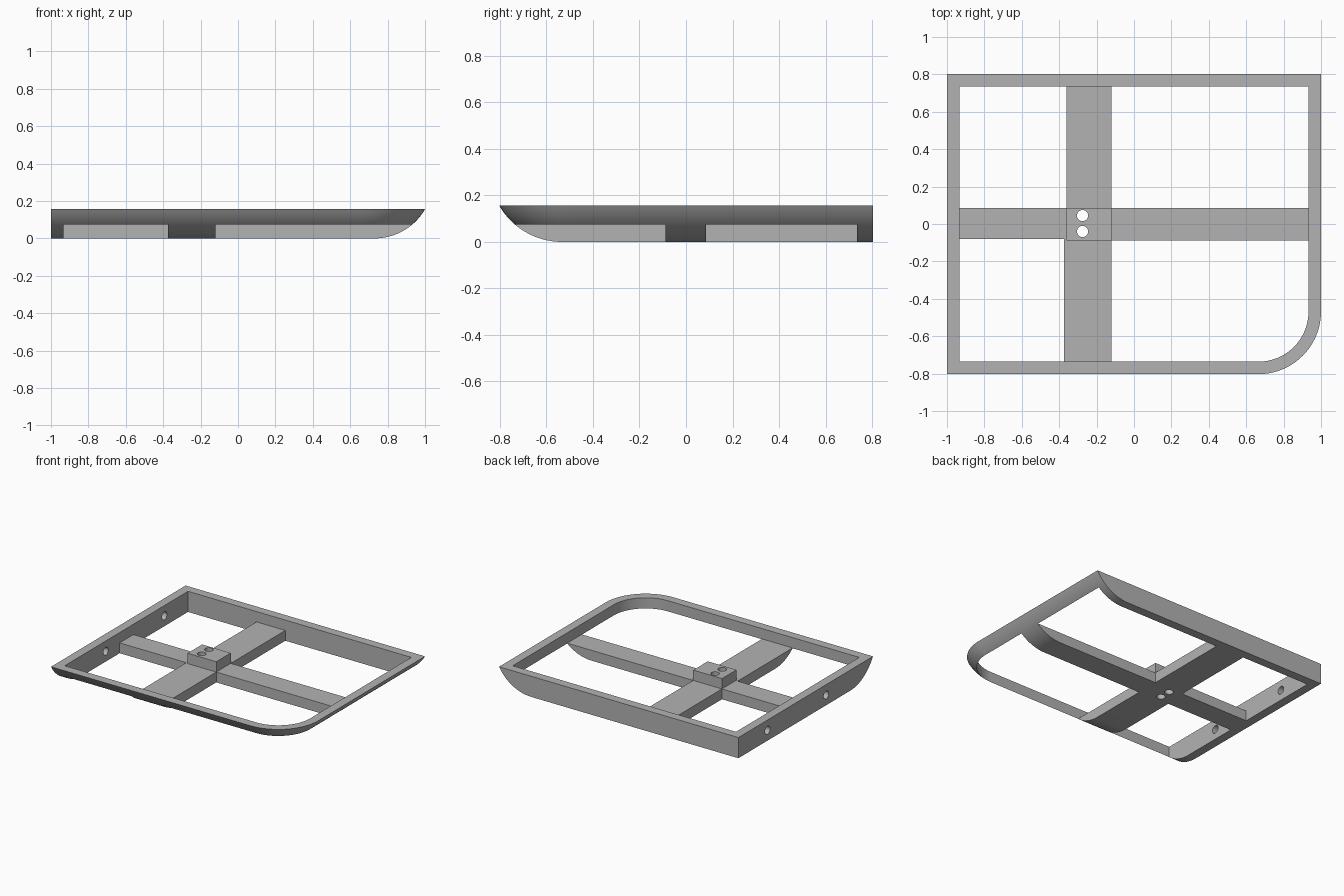
import bpy, bmesh, math
from mathutils import Vector

if "Cube" in bpy.data.objects:
    bpy.data.objects.remove(bpy.data.objects["Cube"], do_unlink=True)

X, Y, TOP, BEAM = 1.0, 0.803, 0.156, 0.078   # half sizes, frame and beam heights
WALL, CORNER = 0.067, 0.335                  # frame width, rounded corner radius
RUN = 0.27                                   # inward reach of the curved underside
ARC = (RUN ** 2 + TOP ** 2) / (2 * TOP)

grey = bpy.data.materials.new("plain grey")
grey.use_nodes = True
grey.diffuse_color = (0.45, 0.45, 0.45, 1)
grey.node_tree.nodes["Principled BSDF"].inputs["Base Color"].default_value = grey.diffuse_color


def outline(edge, open_side, steps=24):
    """Plan of the frame: inset on the plain sides and on the curved sides."""
    cx, cy, r = X - CORNER, -Y + CORNER, CORNER - open_side
    pts = [(-X + edge, Y - edge), (-X + edge, -Y + open_side)]
    for i in range(steps + 1):
        a = math.pi / 2 * (i / steps - 1)
        pts.append((cx + r * math.cos(a), cy + r * math.sin(a)))
    return pts + [(X - open_side, Y - edge)]


def loft(name, layers):
    """Closed solid through stacked plans, given as (points, z)."""
    bm = bmesh.new()
    rings = [[bm.verts.new((x, y, z)) for x, y in pts] for pts, z in layers]
    bm.faces.new(rings[0][::-1])
    bm.faces.new(rings[-1])
    n = len(rings[0])
    for low, high in zip(rings, rings[1:]):
        for i in range(n):
            j = (i + 1) % n
            bm.faces.new((low[i], low[j], high[j], high[i]))
    bmesh.ops.recalc_face_normals(bm, faces=bm.faces)
    mesh = bpy.data.meshes.new(name)
    bm.to_mesh(mesh)
    bm.free()
    mesh.materials.append(grey)
    obj = bpy.data.objects.new(name, mesh)
    bpy.context.collection.objects.link(obj)
    return obj


def rect(x0, x1, y0, y1):
    return [(x0, y0), (x1, y0), (x1, y1), (x0, y1)]


def hull(name):
    """Solid tray shape whose underside curves up to the front and right rims."""
    layers = []
    for i in range(15):
        a = math.asin(RUN / ARC) * i / 14
        layers.append((outline(0, RUN - ARC * math.sin(a)), ARC * (1 - math.cos(a))))
    return loft(name, layers)


def drill(name, centre, axis):
    bm = bmesh.new()
    bmesh.ops.create_cone(bm, cap_ends=True, segments=32, radius1=0.03, radius2=0.03, depth=0.5)
    mesh = bpy.data.meshes.new(name)
    turn = Vector((0, 0, 1)).rotation_difference(Vector(axis)).to_matrix()
    bmesh.ops.rotate(bm, verts=bm.verts, matrix=turn)
    bmesh.ops.translate(bm, verts=bm.verts, vec=centre)
    bm.to_mesh(mesh)
    bm.free()
    mesh.materials.append(grey)
    obj = bpy.data.objects.new(name, mesh)
    obj.hide_render = True
    bpy.context.collection.objects.link(obj)
    return obj


def cut(obj, *steps):
    """Apply boolean steps, given as (operation, cutter), then shade."""
    for operation, cutter in steps:
        mod = obj.modifiers.new("cut", "BOOLEAN")
        mod.operation, mod.object, mod.solver = operation, cutter, "EXACT"
    graph = bpy.context.evaluated_depsgraph_get()
    mesh = bpy.data.meshes.new_from_object(obj.evaluated_get(graph))
    obj.modifiers.clear()
    obj.data = mesh
    bpy.ops.object.select_all(action="DESELECT")
    obj.select_set(True)
    bpy.context.view_layer.objects.active = obj
    bpy.ops.object.shade_smooth_by_angle(angle=math.radians(30))


# Cutters
tray = hull("tray_cutter")
opening = loft("opening_cutter", [(outline(WALL, WALL), -0.1), (outline(WALL, WALL), 0.4)])
side_drills = [drill("side_drill", (-X, y, BEAM), (1, 0, 0)) for y in (-0.245, 0.455)]
hub_drills = [drill("hub_drill", (-0.275, y, 0.08), (0, 0, 1)) for y in (-0.04, 0.045)]

# Outer frame with two holes through its left wall
frame = hull("outer_frame")
cut(frame, ("DIFFERENCE", opening), *[("DIFFERENCE", d) for d in side_drills])

# Crossed beams as one plan, trimmed by the curved underside
ix, iy = X - WALL, Y - WALL
arm_l, arm_r, arm_b = -0.36, -0.12, 0.085
plan = [(-0.375, -iy), (arm_r, -iy), (arm_r, -0.088), (ix, -0.088), (ix, arm_b),
        (arm_r, arm_b), (arm_r, iy), (arm_l, iy), (arm_l, arm_b), (-ix, arm_b),
        (-ix, -0.08), (-0.375, -0.08)]
beams = loft("cross_beams", [(plan, -0.05), (plan, BEAM)])
cut(beams, ("INTERSECT", tray), *[("DIFFERENCE", d) for d in hub_drills])

# Raised block on the crossing
block_plan = rect(arm_l, arm_r, -0.088, arm_b)
block = loft("hub_block", [(block_plan, BEAM), (block_plan, TOP)])
cut(block, *[("DIFFERENCE", d) for d in hub_drills])

# Remove the cutters
for helper in [tray, opening] + side_drills + hub_drills:
    bpy.data.objects.remove(helper, do_unlink=True)
